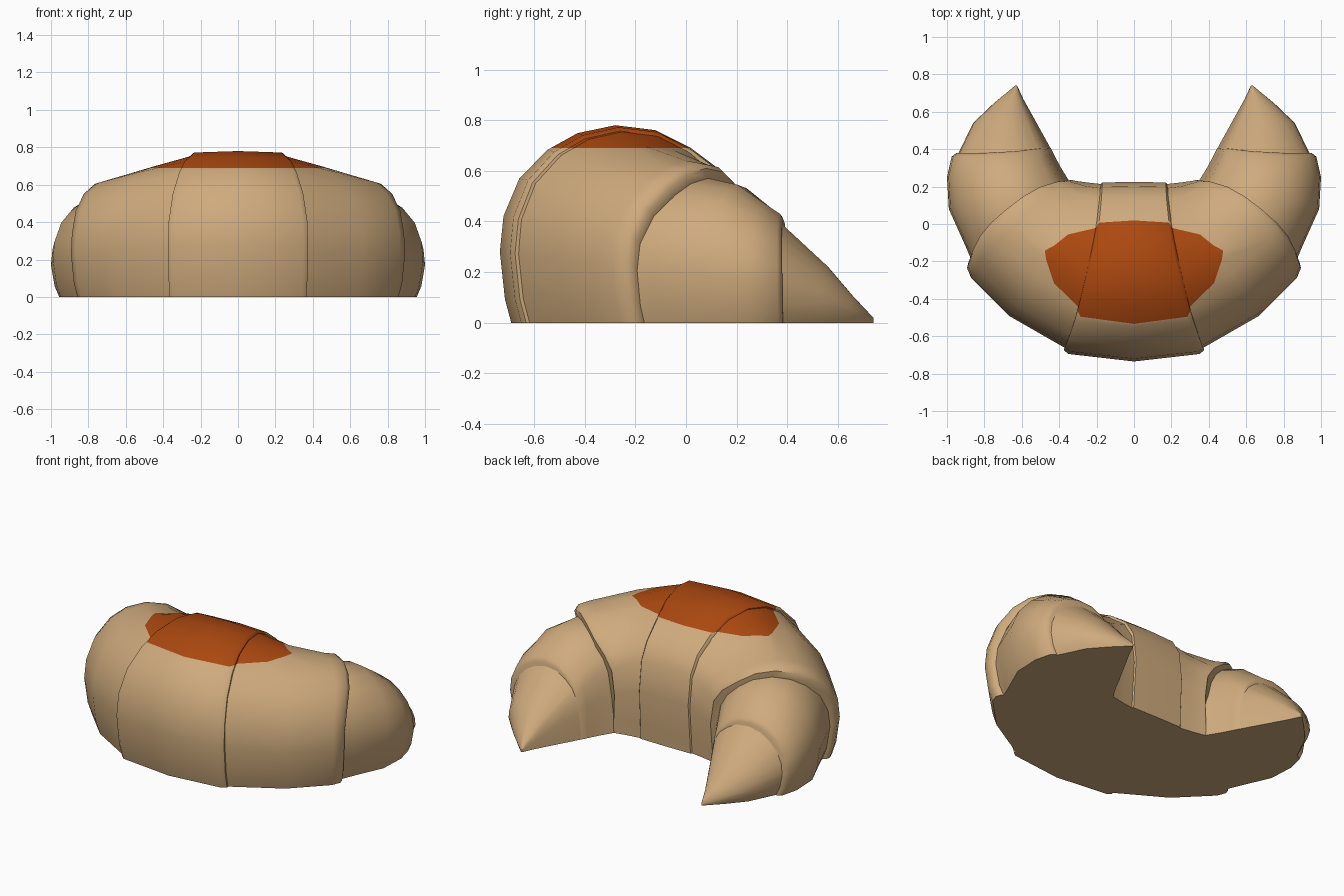
import bpy, bmesh
from mathutils import Vector

if "Cube" in bpy.data.objects:
    bpy.data.objects.remove(bpy.data.objects["Cube"])

# Cross-section from outer foot over the top to inner foot: (across -1..1, height 0..1)
BODY = [(-1, 0), (-1, .12), (-1, .36), (-.97, .54), (-.84, .73), (-.61, .875),
        (-.36, .96), (-.05, 1), (.28, .975), (.57, .885), (.82, .77), (.95, .64),
        (1, .4), (.97, .12), (.96, 0)]
# Horns slump towards the inside
HORN = BODY[:9] + [(.53, .885), (.74, .77), (.86, .64), (.93, .4), (.98, .12), (1, 0)]
GLAZE_Z = 0.69
FOOT_INSET = [.045, .02]      # outer foot tucks under by these distances


def material(name, rgb):
    m = bpy.data.materials.new(name)
    m.diffuse_color = (*rgb, 1)
    m.use_nodes = True
    m.node_tree.nodes["Principled BSDF"].inputs["Base Color"].default_value = m.diffuse_color
    return m


crust = material("golden crust", (0.62, 0.405, 0.205))
glaze = material("dark baked top", (0.41, 0.065, 0.005))


def ring(station, profile):
    """Points of one arch: outer foot, inner foot, height, forward lean of the crown."""
    outer, inner, height, lean = station
    o, i = Vector((*outer, 0)), Vector((*inner, 0))
    mid, half = (o + i) / 2, (i - o) / 2
    across = half.normalized()
    ahead = Vector((across.y, -across.x, 0))
    points = []
    for k, (a, h) in enumerate(profile):
        p = mid + half * a + ahead * lean * h * (1 - a ** 4) + Vector((0, 0, height * h))
        if k < 2:
            p += across * min(FOOT_INSET[k], half.length * .3)
        points.append(p)
    return points


def shell(name, stations, profile, mirror=True):
    """Skin a row of arches with a flat bottom, then darken the part above the glaze height."""
    bm = bmesh.new()
    rows = [[bm.verts.new(p) for p in ring(s, profile)] for s in stations]
    n = len(profile)
    for a, b in zip(rows, rows[1:]):
        for k in range(n):
            bm.faces.new((a[k], b[k], b[(k + 1) % n], a[(k + 1) % n]))
    bm.faces.new(rows[0])
    bm.faces.new(rows[-1][::-1])
    bmesh.ops.recalc_face_normals(bm, faces=bm.faces[:])
    bmesh.ops.bisect_plane(bm, geom=bm.verts[:] + bm.edges[:] + bm.faces[:], dist=1e-5,
                           plane_co=(0, 0, GLAZE_Z), plane_no=(0, 0, 1))
    for f in bm.faces:
        f.material_index = int(f.calc_center_median().z > GLAZE_Z)
    me = bpy.data.meshes.new(name)
    bm.to_mesh(me)
    bm.free()
    ob = bpy.data.objects.new(name, me)
    bpy.context.collection.objects.link(ob)
    me.materials.append(crust)
    me.materials.append(glaze)
    bpy.ops.object.select_all(action='DESELECT')
    ob.select_set(True)
    bpy.context.view_layer.objects.active = ob
    bpy.ops.object.shade_smooth_by_angle(angle=0.75)
    if mirror:
        ob.modifiers.new("other side", 'MIRROR')


# Middle wrap, symmetrical about x = 0, with a tucked lip at each end
half_mid = [((0, -.735), (0, .225), .78, 0),
            ((.35, -.695), (.17, .222), .772, -.03),
            ((.375, -.675), (.18, .21), .757, -.03)]
flip = [((-o[0], o[1]), (-i[0], i[1]), h, -l) for o, i, h, l in half_mid[:0:-1]]
shell("middle_wrap", flip + half_mid, BODY, mirror=False)

# Side wraps, ending in a rounded ridge
shell("side_wraps", [((.33, -.685), (.16, .212), .762, -.03),
                     ((.67, -.49), (.25, .222), .697, -.02),
                     ((.87, -.29), (.31, .23), .64, .06),
                     ((.893, -.235), (.33, .235), .63, .085),
                     ((.885, -.205), (.335, .235), .61, .095),
                     ((.86, -.185), (.34, .225), .575, .095)], BODY)

# Horns
shell("horns", [((.85, -.24), (.31, .18), .57, .04),
                ((.90, -.12), (.35, .235), .572, .04),
                ((.99, .08), (.39, .30), .545, .02),
                ((1.0, .25), (.425, .365), .475, 0),
                ((.975, .36), (.445, .405), .43, -.01),
                ((.95, .38), (.455, .41), .405, -.01)], HORN)

# Pointed horn tips
shell("horn_tips", [((.962, .33), (.435, .385), .42, -.01),
                    ((.86, .54), (.54, .575), .225, 0),
                    ((.75, .645), (.59, .665), .11, 0),
                    ((.635, .74), (.625, .74), .02, 0)], HORN)
